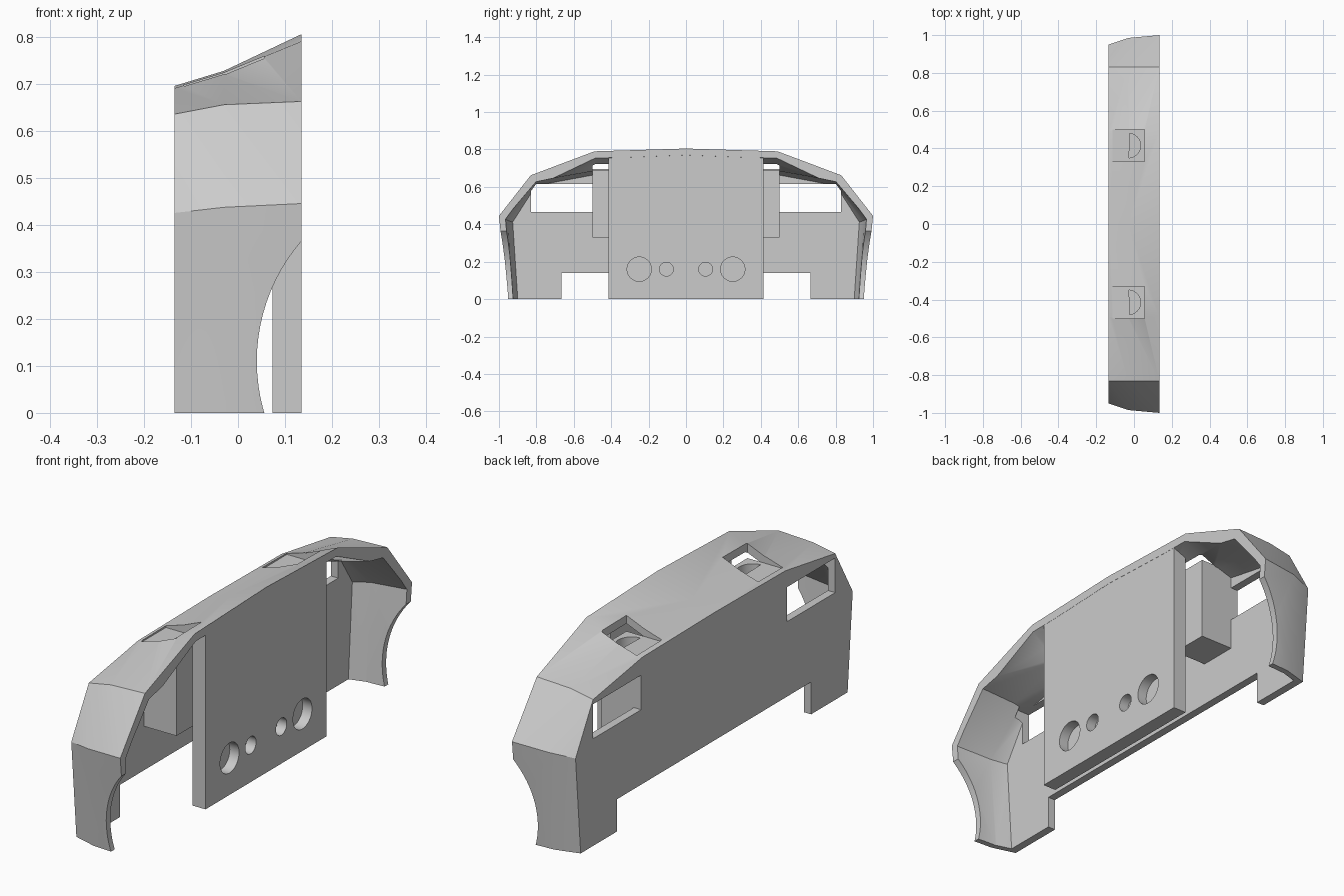
import bpy, bmesh
from math import radians
from mathutils import Matrix, Vector

cube = bpy.data.objects.get("Cube")
if cube:
    bpy.data.objects.remove(cube, do_unlink=True)

grey = bpy.data.materials.new("plain grey")
grey.use_nodes = True
colour = (0.6, 0.6, 0.6, 1)
grey.diffuse_color = colour
grey.node_tree.nodes["Principled BSDF"].inputs["Base Color"].default_value = colour

# Half cross-sections (y, z): foot, side crease, shoulder, roof edge, roof peak
SECTIONS = {
    -0.135: [(0.915, 0), (0.95, 0.425), (0.83, 0.635), (0.49, 0.69), (0, 0.695)],
    -0.03: [(0.945, 0), (0.985, 0.437), (0.83, 0.655), (0.49, 0.722), (0, 0.727)],
    0.135: [(0.955, 0), (1.0, 0.445), (0.83, 0.662), (0.49, 0.79), (0, 0.805)],
}
BACK, MID, FRONT = SECTIONS
WALL = 0.035


def half_section(x):
    a, b = (BACK, MID) if x < MID else (MID, FRONT)
    f = (x - a) / (b - a)
    return [Vector(p).lerp(Vector(q), f) if 0 <= f <= 1 else Vector(p) + (Vector(q) - Vector(p)) * f
            for p, q in zip(SECTIONS[a], SECTIONS[b])]


def inset(points):
    shifts = [(0.8, 1), (1, 0.5), (0.8, 1), (0.2, 1), (0, 1)]
    return [p - Vector(s) * WALL for p, s in zip(points, shifts)]


def finish(name, bm):
    bmesh.ops.recalc_face_normals(bm, faces=bm.faces)
    mesh = bpy.data.meshes.new(name)
    bm.to_mesh(mesh)
    bm.free()
    mesh.materials.append(grey)
    obj = bpy.data.objects.new(name, mesh)
    bpy.context.collection.objects.link(obj)
    return obj


def loft(name, rings):
    """Join rings of (x, half outline) into a closed solid mirrored in y."""
    bm = bmesh.new()
    loops = []
    for x, half in rings:
        outline = [(y, z) for y, z in half]
        outline += [(-y, z) for y, z in reversed(half) if y > 0]
        loops.append([bm.verts.new((x, y, z)) for y, z in outline])
    sides = []
    for a, b in zip(loops, loops[1:]):
        for i in range(len(a)):
            j = (i + 1) % len(a)
            sides.append(bm.faces.new((a[i], a[j], b[j], b[i])))
    bm.faces.new(loops[0])
    bm.faces.new(loops[-1])
    bmesh.ops.triangulate(bm, faces=sides)
    return finish(name, bm)


def box(name, low, high):
    bm = bmesh.new()
    low, high = Vector(low), Vector(high)
    bmesh.ops.create_cube(bm, size=1, matrix=Matrix.Translation((low + high) / 2)
                          @ Matrix.Diagonal((*(high - low), 1)))
    return finish(name, bm)


def cylinder(name, centre, radius, depth, axis, sides=48):
    bm = bmesh.new()
    turn = Vector((0, 0, 1)).rotation_difference(Vector(axis)).to_matrix().to_4x4()
    bmesh.ops.create_cone(bm, cap_ends=True, segments=sides, radius1=radius, radius2=radius,
                          depth=depth, matrix=Matrix.Translation(centre) @ turn)
    return finish(name, bm)


def cut(target, cutters):
    for cutter in cutters:
        mod = target.modifiers.new("cut", 'BOOLEAN')
        mod.operation, mod.solver, mod.object = 'DIFFERENCE', 'EXACT', cutter
    bpy.context.view_layer.update()
    graph = bpy.context.evaluated_depsgraph_get()
    mesh = bpy.data.meshes.new_from_object(target.evaluated_get(graph))
    target.modifiers.clear()
    target.data = mesh
    for cutter in cutters:
        bpy.data.objects.remove(cutter, do_unlink=True)


# Hollow shell, open towards +x and below
shell = loft("shell", [(x, half_section(x)) for x in SECTIONS])
cavity = loft("cavity_cutter", [(x, inset(half_section(x))) for x in (BACK + WALL, MID, 0.2)])
cutters = [cavity, box("notch_cutter", (-0.2, -0.665, -0.1), (-0.05, 0.665, 0.14))]
for s in (-1, 1):
    # window, wheel arch and roof opening on each end
    ys = sorted((0.5 * s, 0.83 * s))
    cutters.append(box("window_cutter", (-0.2, ys[0], 0.465), (-0.06, ys[1], 0.615)))
    cutters.append(cylinder("arch_cutter", (0.43, 0.9 * s, 0.11), 0.39, 0.4, (0, 1, 0), 96))
    ys = sorted((0.33 * s, 0.5 * s))
    cutters.append(box("roof_cutter", (-0.115, ys[0], 0.69), (0.055, ys[1], 0.9)))
cut(shell, cutters)

# Centre plate with four blind round recesses
plate = loft("centre_plate", [(x, [Vector((0.415, 0)), Vector((0.415, half_section(x)[3].y - 0.012)),
                                   Vector((0, half_section(x)[4].y - 0.012))])
                              for x in (0.073, 0.1345)])
cut(plate, [cylinder("recess_cutter", (0.135, y * s, 0.16), r, 0.09, (1, 0, 0))
            for s in (-1, 1) for y, r in ((0.25, 0.065), (0.105, 0.037))])

# Lamp housings under the roof openings, each with a round socket
parts = [shell, plate]
for s, side in ((-1, "front"), (1, "back")):
    ys = sorted((0.33 * s, 0.5 * s))
    housing = box(side + "_lamp_housing", (-0.115, ys[0], 0.33), (0.055, ys[1], 0.69))
    cut(housing, [cylinder("socket_cutter", (-0.03, 0.415 * s, 0.69), 0.065, 0.09, (0, 0, 1))])
    parts.append(housing)

# Smooth shading with crisp edges
bpy.ops.object.select_all(action='DESELECT')
for part in parts:
    part.select_set(True)
bpy.context.view_layer.objects.active = shell
bpy.ops.object.shade_smooth_by_angle(angle=radians(30))
